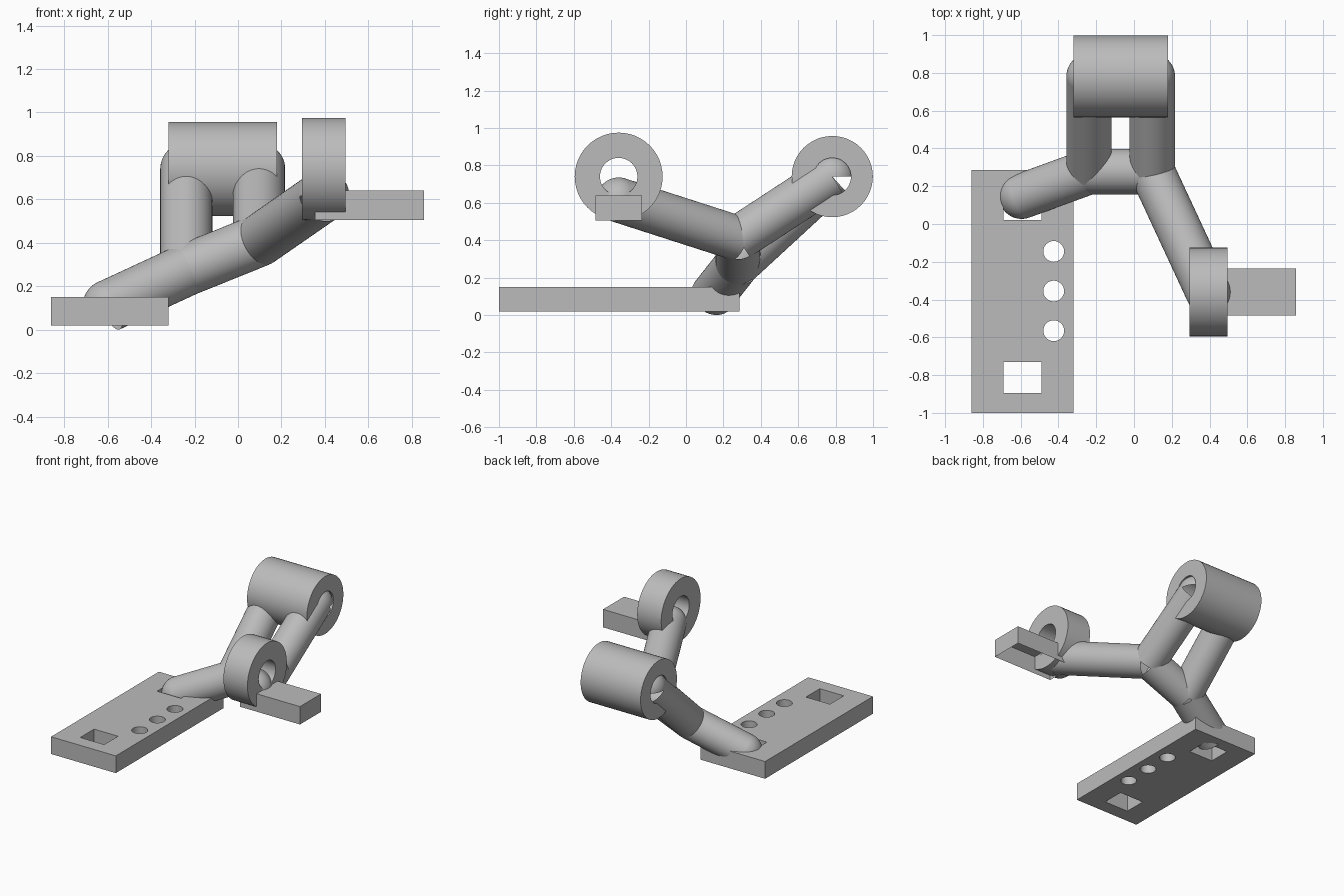
import bpy, bmesh, math
from mathutils import Vector, Matrix

old = bpy.data.objects.get("Cube")
if old:
    bpy.data.objects.remove(old, do_unlink=True)

GREY = (0.5, 0.5, 0.5, 1)
grey = bpy.data.materials.new("plain grey")
grey.use_nodes = True
grey.diffuse_color = GREY
grey.node_tree.nodes["Principled BSDF"].inputs["Base Color"].default_value = GREY

SIDES = 48
TUBE_R = 0.12
BORE_R = 0.1


def finish(name, bm, smooth=True):
    """Turn a bmesh into a grey object."""
    mesh = bpy.data.meshes.new(name)
    bm.to_mesh(mesh)
    bm.free()
    obj = bpy.data.objects.new(name, mesh)
    bpy.context.collection.objects.link(obj)
    mesh.materials.append(grey)
    bpy.ops.object.select_all(action='DESELECT')
    obj.select_set(True)
    bpy.context.view_layer.objects.active = obj
    if smooth:
        bpy.ops.object.shade_smooth_by_angle(angle=math.radians(30))
    return obj


def add_box(bm, low, high):
    low, high = Vector(low), Vector(high)
    place = Matrix.Translation((low + high) / 2) @ Matrix.Diagonal((high - low).to_4d())
    return bmesh.ops.create_cube(bm, size=1, matrix=place)


def add_rod(bm, start, end, radius, capped):
    start, end = Vector(start), Vector(end)
    axis = end - start
    turn = axis.to_track_quat('Z', 'Y').to_matrix().to_4x4()
    bmesh.ops.create_cone(bm, cap_ends=capped, segments=SIDES, radius1=radius,
                          radius2=radius, depth=axis.length,
                          matrix=Matrix.Translation((start + end) / 2) @ turn)


def tube(name, start, end):
    """Open-ended round tube."""
    bm = bmesh.new()
    add_rod(bm, start, end, TUBE_R, False)
    return finish(name, bm)


def dome(name, centre):
    """Upper half of a ball, open underneath."""
    bm = bmesh.new()
    bmesh.ops.create_uvsphere(bm, u_segments=SIDES, v_segments=SIDES // 2, radius=TUBE_R)
    lower = [f for f in bm.faces if f.calc_center_median().z < 0]
    bmesh.ops.delete(bm, geom=lower, context='FACES')
    bmesh.ops.translate(bm, verts=bm.verts, vec=centre)
    return finish(name, bm)


def sleeve(name, x_min, x_max, y, z, radius):
    """Thick ring along x: a rectangular section turned about the axis."""
    bm = bmesh.new()
    section = [(x_min, BORE_R), (x_max, BORE_R), (x_max, radius), (x_min, radius)]
    rings = []
    for i in range(SIDES):
        a = math.tau * i / SIDES
        rings.append([bm.verts.new((x, y + r * math.cos(a), z + r * math.sin(a)))
                      for x, r in section])
    for i, here in enumerate(rings):
        there = rings[(i + 1) % SIDES]
        for j in range(len(section)):
            k = (j + 1) % len(section)
            bm.faces.new((here[j], here[k], there[k], there[j]))
    bmesh.ops.recalc_face_normals(bm, faces=bm.faces)
    return finish(name, bm)


# Base plate with two square and three round through holes
bm = bmesh.new()
add_box(bm, (-0.86, -1.0, 0.02), (-0.32, 0.285, 0.15))
plate = finish("base_plate", bm, smooth=False)

bm = bmesh.new()
for y in (-0.895, 0.02):
    add_box(bm, (-0.69, y, -0.1), (-0.49, y + 0.165, 0.3))
for y in (-0.145, -0.355, -0.565):
    add_rod(bm, (-0.425, y, -0.1), (-0.425, y, 0.3), 0.055, True)
cutter = finish("hole_cutter", bm, smooth=False)
cutter.hide_render = True

cut = plate.modifiers.new("holes", 'BOOLEAN')
cut.object = cutter
cut.operation = 'DIFFERENCE'
cut.solver = 'EXACT'
bpy.context.view_layer.objects.active = plate
plate.select_set(True)
bpy.ops.object.modifier_apply(modifier=cut.name)
bpy.data.objects.remove(cutter, do_unlink=True)
bpy.ops.object.select_all(action='DESELECT')
plate.select_set(True)
bpy.ops.object.shade_smooth_by_angle(angle=math.radians(30))

# Sleeves
sleeve("large_sleeve", -0.32, 0.18, 0.782, 0.74, 0.217)
sleeve("small_sleeve", 0.295, 0.495, -0.36, 0.74, 0.235)

# Side block, a shell open underneath
bm = bmesh.new()
add_box(bm, (0.355, -0.485, 0.505), (0.857, -0.235, 0.64))
bm.normal_update()
bmesh.ops.delete(bm, geom=[f for f in bm.faces if f.normal.z < -0.5], context='FACES')
finish("side_block", bm, smooth=False)

# Tube linkage
foot = (-0.595, 0.147, 0.11)
right_joint = (-0.238, 0.277, 0.275)
left_joint = (0.097, 0.277, 0.41)
right_top = (-0.238, 0.782, 0.74)
left_top = (0.097, 0.782, 0.74)
handle = (0.393, -0.36, 0.615)

tube("foot_tube", foot, right_joint)
tube("cross_tube", right_joint, left_joint)
tube("right_upright_tube", right_joint, right_top)
tube("left_upright_tube", left_joint, left_top)
tube("handle_tube", left_joint, handle)

# Rounded tube ends
for name, centre in (("foot_dome", foot), ("right_top_dome", right_top),
                     ("left_top_dome", left_top), ("handle_dome", handle)):
    dome(name, centre)
